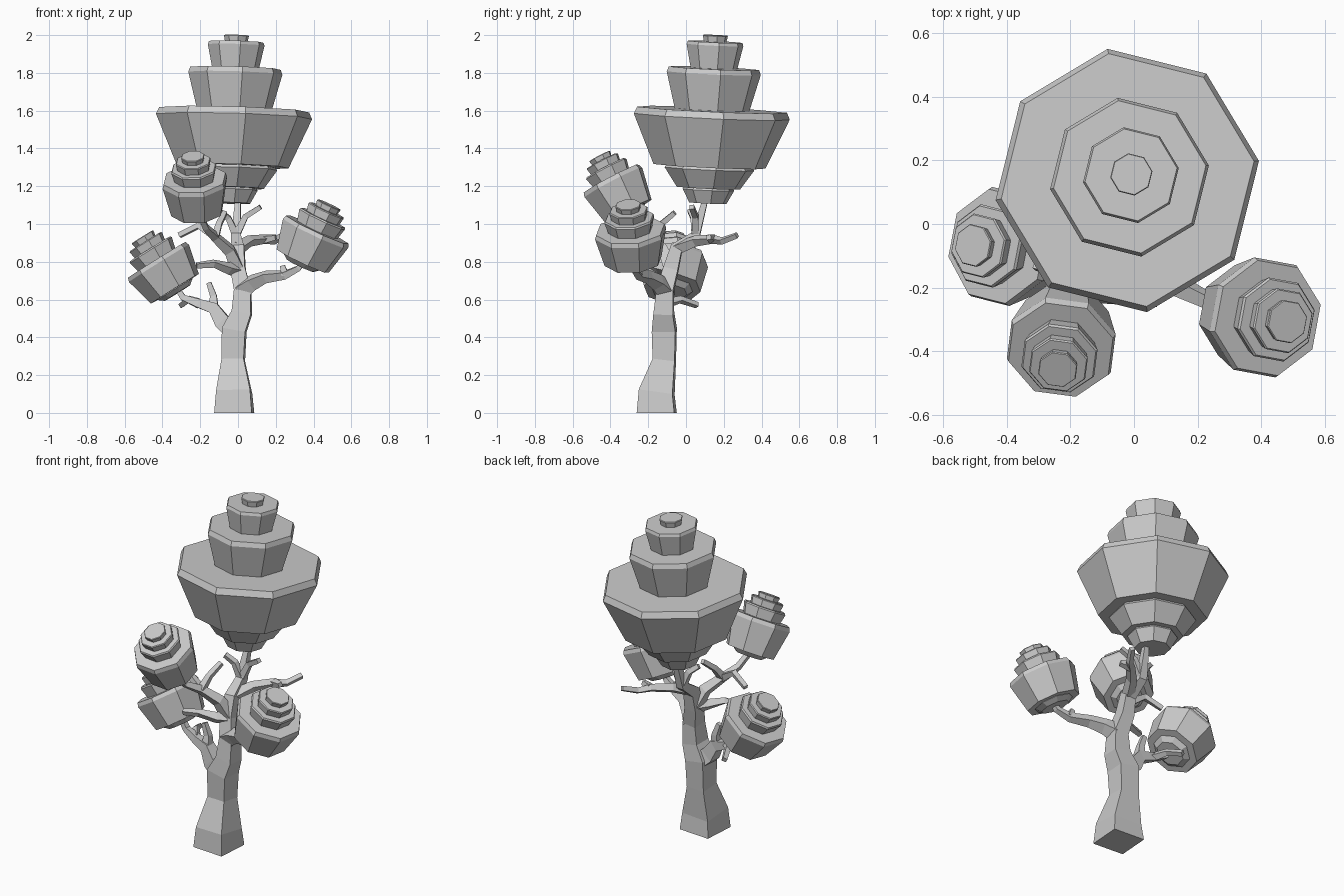
import bpy, bmesh, math
from mathutils import Vector

if "Cube" in bpy.data.objects:
    bpy.data.objects.remove(bpy.data.objects["Cube"])

UP = Vector((0, 0, 1))


def loft(name, rings):
    """Skin a list of equal-sized point rings and cap both ends."""
    bm = bmesh.new()
    loops = [[bm.verts.new(p) for p in ring] for ring in rings]
    n = len(loops[0])
    for a, b in zip(loops, loops[1:]):
        for i in range(n):
            j = (i + 1) % n
            bm.faces.new((a[i], a[j], b[j], b[i]))
    bm.faces.new(loops[0][::-1])
    bm.faces.new(loops[-1])
    bmesh.ops.recalc_face_normals(bm, faces=bm.faces)
    me = bpy.data.meshes.new(name)
    bm.to_mesh(me)
    bm.free()
    bpy.context.collection.objects.link(bpy.data.objects.new(name, me))


def ring(centre, direction, r, n, spin):
    q = UP.rotation_difference(direction.normalized())
    return [centre + q @ Vector((r * math.cos(spin + math.tau * i / n),
                                 r * math.sin(spin + math.tau * i / n), 0)) for i in range(n)]


def limb(name, pts, widths):
    """Square-section limb through the points; returns them so twigs can fork off."""
    ps = [Vector(p) for p in pts]
    rings = []
    for i, p in enumerate(ps):
        t = ps[min(i + 1, len(ps) - 1)] - ps[max(i - 1, 0)]
        rings.append(ring(p, t, widths[i] * 1.38, 4, math.radians(41)))
    loft(name, rings)
    return ps


def branch(name, start, *pts, w=.02):
    """Limb whose half width shrinks quickly at first, then slowly to the tip."""
    n = len(pts)
    return limb(name, [start, *pts], [.013 + (w - .013) * (1 - i / n) ** 1.6 for i in range(n + 1)])


def crown(name, tiers, base, centre, direction, scale, spin):
    """Eight-sided foliage of stacked flaring tiers, each with a thin bevelled lip."""
    d, c = Vector(direction).normalized(), Vector(centre)
    rings, h = [], base
    for low, wide, height in tiers:
        lip = .12 * height
        for r, z in ((low, h), (wide, h + height - lip), (wide * .96, h + height)):
            rings.append(ring(c + d * z * scale, d, r * scale, 8, math.radians(spin)))
        h += height
    loft(name, rings)


# Foliage: tiers are bottom radius, top radius, height
big = [(.10, .138, .08), (.17, .24, .115), (.30, .418, .30),
       (.20, .252, .22), (.125, .152, .14), (.06, .067, .035)]
small = [(.42, .58, .14), (.80, 1, .95), (.62, .70, .36), (.50, .54, .24), (.33, .36, .16)]
crown("main_crown", big, -.495, (-.02, .138, 1.605), (.03, .045, 1), 1, 8.5)
crown("left_crown", small, -1.09, (-.43, -.07, .81), (-.53, .02, .85), .19, 10)
small[1] = (.80, 1, 1.1)
crown("front_crown", small, -1.24, (-.23, -.395, 1.24), (-.07, -.46, .88), .178, 15)
small[1] = (.80, 1, .95)
crown("right_crown", small, -1.09, (.42, -.295, .97), (.42, -.08, .9), .194, 12)

# Trunk
trunk = limb("trunk", [(-.02, -.155, 0), (-.02, -.155, .11), (-.025, -.115, .28),
                       (-.02, -.115, .44), (.02, -.118, .53), (.025, -.11, .65),
                       (0, -.08, .76), (0, -.05, .87), (-.01, .05, .94), (0, .1, 1.12)],
             [.102, .092, .06, .064, .053, .045, .040, .034, .025, .015])

# Left fork with its two twigs
left = branch("left_branch", trunk[3], (-.085, -.115, .485), (-.13, -.11, .555),
              (-.21, -.10, .58), (-.29, -.08, .61), (-.35, -.07, .70), w=.055)
branch("left_up_twig", left[2], (-.13, -.10, .62), (-.155, -.10, .69), w=.027)
branch("left_stub", left[3], (-.26, -.03, .60), (-.30, .06, .57))

# Right fork
right = branch("right_branch", trunk[5], (.08, -.15, .69), (.15, -.20, .72),
               (.25, -.25, .73), (.32, -.275, .765), (.37, -.29, .85), w=.043)
branch("right_stub", right[3], (.235, -.25, .78))

# Front forks
branch("mid_left_branch", trunk[6], (-.05, -.14, .765), (-.13, -.19, .79), (-.22, -.21, .78), w=.033)
front = branch("front_branch", trunk[6], (-.045, -.12, .86), (-.12, -.18, .93),
               (-.17, -.26, .98), (-.21, -.34, 1.07), w=.036)
branch("front_side_twig", front[2], (-.21, -.16, .99), (-.31, -.13, .94))
branch("front_up_twig", front[2], (-.10, -.13, 1.0), (-.07, -.06, 1.06))

# Back and top forks
back = branch("back_branch", trunk[7], (.06, .05, .91), (.14, .14, .92),
              (.19, .19, .91), (.24, .27, .94), w=.028)
branch("back_stub", back[2], (.20, .12, .93))
branch("top_twig", trunk[8], (.04, .05, 1.04), (.12, .03, 1.09))
branch("top_left_twig", trunk[8], (-.05, .04, 1.03), (-.10, .02, 1.07))
